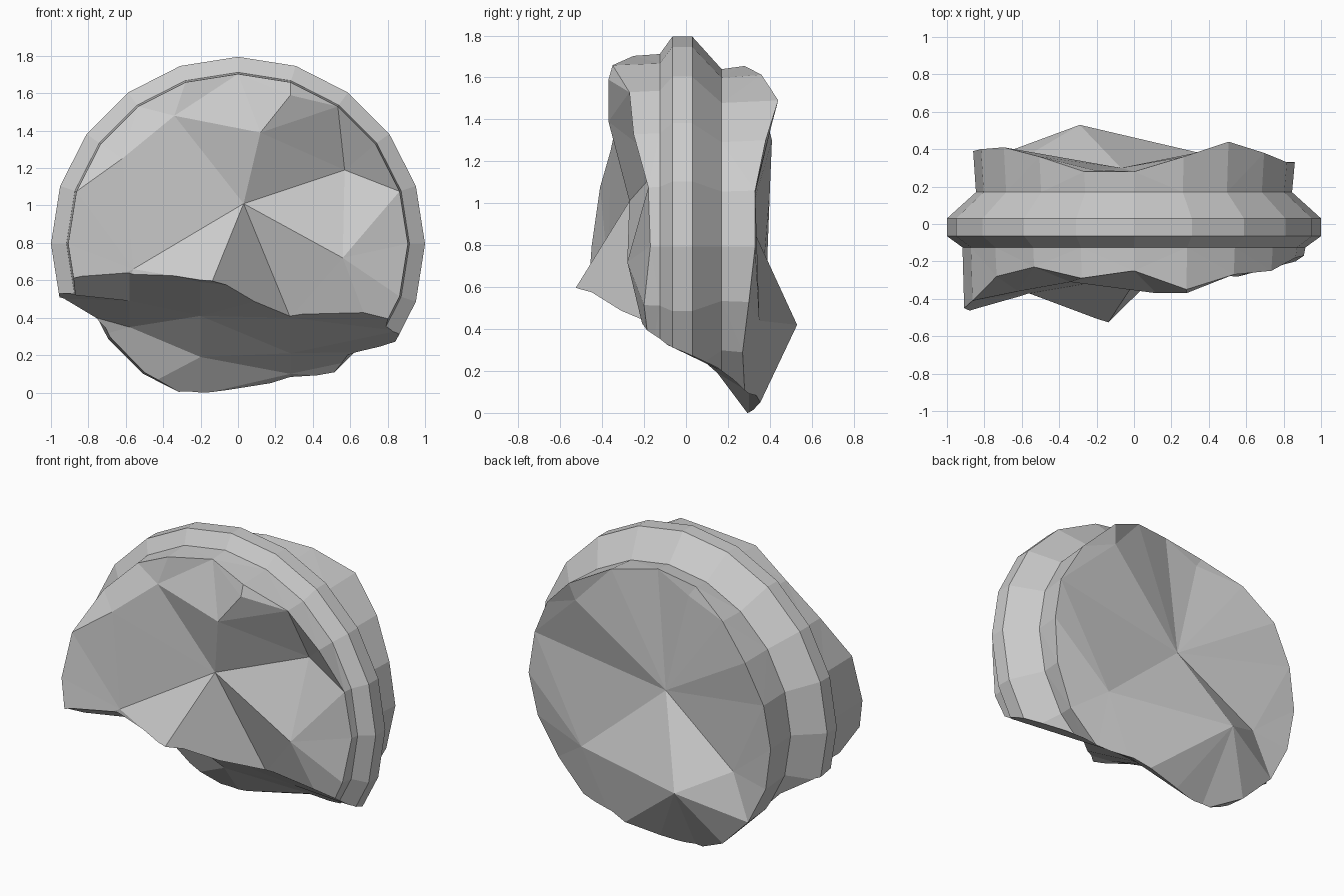
import bpy, bmesh, math
from mathutils import Vector
from mathutils.geometry import delaunay_2d_cdt

if "Cube" in bpy.data.objects:
    bpy.data.objects.remove(bpy.data.objects["Cube"])

N, ZC = 20, 0.805

# Front and back broken rim depth (y) every 18 degrees, from +x round over the top
front_y = [-.17, -.18, -.25, -.27, -.35, -.25, -.29, -.23, -.28, -.41,
           -.45, -.47, -.40, -.40, -.40, -.30, -.25, -.15, -.17, -.20]
back_y = [.33, .33, .38, .44, .36, .28, .28, .36, .41, .40,
          .39, .38, .38, .36, .27, .28, .32, .28, .27, .30]

# Ridged outer profile (radius, y) between the two rims
profile = [(.917, -.125), (1.0, -.065), (1.0, .03), (.845, .17)]

# Facet points (x, y, z) inside the two broken faces
front_pts = [(.03, -.27, 1.02), (-.34, -.31, 1.49), (.12, -.37, 1.40), (.28, -.37, 1.60),
             (.57, -.11, 1.20), (.56, -.28, .73), (.28, -.12, .41), (-.14, -.53, .60),
             (-.56, -.37, .67), (-.62, -.36, 1.26)]
back_pts = [(-.07, .30, .93), (.48, .41, 1.39), (-.22, .29, 1.56), (.48, .35, .45),
            (-.58, .36, .58), (-.29, .53, .43)]


def ring(bm, rad, ys):
    return [bm.verts.new((rad * math.cos(2 * math.pi * i / N), ys[i],
                          ZC + rad * math.sin(2 * math.pi * i / N))) for i in range(N)]


def broken_face(bm, rim, pts):
    # Triangulate the rim with the facet points, seen along y
    verts = rim + [bm.verts.new(p) for p in pts]
    flat = [Vector((v.co.x, v.co.z)) for v in verts]
    edges = [(i, (i + 1) % N) for i in range(N)]
    tris = delaunay_2d_cdt(flat, edges, [], 1, 1e-5)[2]
    for t in tris:
        bm.faces.new([verts[i] for i in t])


def finish(bm, name):
    bmesh.ops.recalc_face_normals(bm, faces=bm.faces)
    me = bpy.data.meshes.new(name)
    bm.to_mesh(me)
    bm.free()
    ob = bpy.data.objects.new(name, me)
    bpy.context.collection.objects.link(ob)
    return ob


# Ridged disc chunk
bm = bmesh.new()
rings = [ring(bm, .908, front_y)]
rings += [ring(bm, r, [y] * N) for r, y in profile]
rings.append(ring(bm, .86, back_y))
for a, b in zip(rings, rings[1:]):
    for i in range(N):
        j = (i + 1) % N
        bm.faces.new((a[i], a[j], b[j], b[i]))
broken_face(bm, rings[0], front_pts)
broken_face(bm, rings[-1], back_pts)
bmesh.ops.triangulate(bm, faces=bm.faces)
chunk = finish(bm, "broken_ridged_disc")

# Uneven break underneath: a height grid with a deep skirt, used as a cutter
xs = [-1.15, -.58, -.2, .28, .85, 1.15]
ys = [-.75, -.45, -.1, .15, .3, .75]
heights = [[.55, .74, .66, .60, .62, .55],
           [.56, .69, .60, .55, .58, .50],
           [.57, .50, .42, .41, .34, .28],
           [.52, .36, .20, .22, .23, .20],
           [.20, .00, .00, .11, .08, .00],
           [-.2, -.2, -.2, -.1, -.1, -.2]]
bm = bmesh.new()
g = [[bm.verts.new((x, y, heights[j][i])) for i, x in enumerate(xs)] for j, y in enumerate(ys)]
faces = [bm.faces.new((g[j][i], g[j][i + 1], g[j + 1][i + 1], g[j + 1][i]))
         for j in range(5) for i in range(5)]
bmesh.ops.triangulate(bm, faces=faces)
edges = [e for e in bm.edges if e.is_boundary]
ext = bmesh.ops.extrude_edge_only(bm, edges=edges)["geom"]
for v in ext:
    if isinstance(v, bmesh.types.BMVert):
        v.co.z = -.6
bmesh.ops.holes_fill(bm, edges=[e for e in bm.edges if e.is_boundary], sides=0)
cutter = finish(bm, "underside_cutter")
cutter.hide_render = True

mod = chunk.modifiers.new("break", 'BOOLEAN')
mod.operation = 'DIFFERENCE'
mod.solver = 'EXACT'
mod.object = cutter
bpy.context.view_layer.objects.active = chunk
chunk.select_set(True)
bpy.ops.object.modifier_apply(modifier=mod.name)
bpy.data.objects.remove(cutter)

# Stand on the ground
low = min(v.co.z for v in chunk.data.vertices)
for v in chunk.data.vertices:
    v.co.z -= low
